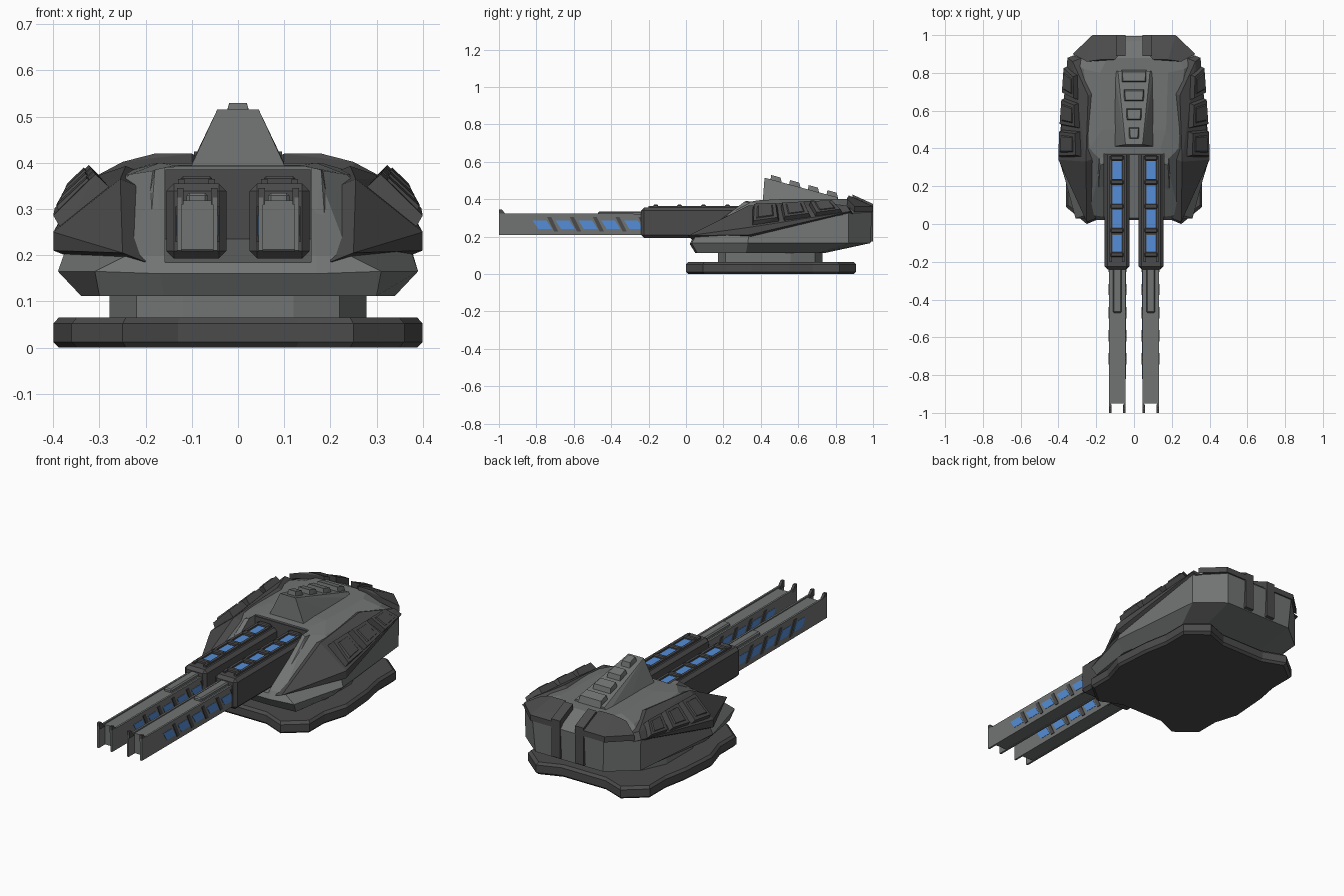
import bpy, bmesh
from mathutils import Vector

if "Cube" in bpy.data.objects:
    bpy.data.objects.remove(bpy.data.objects["Cube"])


def material(name, r, g, b):
    m = bpy.data.materials.new(name)
    m.diffuse_color = (r, g, b, 1)
    m.use_nodes = True
    m.node_tree.nodes["Principled BSDF"].inputs["Base Color"].default_value = m.diffuse_color
    return m


LIGHT = material("hull grey", 0.165, 0.175, 0.17)
DARK = material("dark armour grey", 0.07, 0.07, 0.07)
BLUE = material("energy blue", 0.09, 0.27, 0.68)


def finish(name, bm, mat, bevel=0):
    bmesh.ops.recalc_face_normals(bm, faces=bm.faces)
    me = bpy.data.meshes.new(name)
    bm.to_mesh(me)
    bm.free()
    me.materials.append(mat)
    ob = bpy.data.objects.new(name, me)
    bpy.context.collection.objects.link(ob)
    if bevel:
        mod = ob.modifiers.new("bevel", 'BEVEL')
        mod.width, mod.segments, mod.limit_method = bevel, 1, 'ANGLE'
    return ob


def solid(name, pts, mat, bevel=0):
    """Convex solid around the points."""
    bm = bmesh.new()
    for p in pts:
        bm.verts.new(p)
    res = bmesh.ops.convex_hull(bm, input=bm.verts)
    junk = {g for g in res["geom_interior"] + res["geom_unused"] if isinstance(g, bmesh.types.BMVert)}
    bmesh.ops.delete(bm, geom=list(junk), context='VERTS')
    bmesh.ops.dissolve_limit(bm, angle_limit=0.02, verts=bm.verts, edges=bm.edges)
    return finish(name, bm, mat, bevel)


def box(name, x, y, z, mat, bevel=0):
    return solid(name, [(a, b, c) for a in x for b in y for c in z], mat, bevel)


def loft(name, half_rings, mat):
    """Skin rings, each given as its right half from front to back."""
    bm = bmesh.new()
    rings = []
    for h in half_rings:
        full = list(h) + [(-x, y, z) for x, y, z in reversed(h)]
        rings.append([bm.verts.new(p) for p in full])
    n = len(rings[0])
    for a, b in zip(rings, rings[1:]):
        for i in range(n):
            j = (i + 1) % n
            bm.faces.new((a[i], a[j], b[j], b[i]))
    caps = [bm.faces.new(rings[0]), bm.faces.new(rings[-1])]
    bmesh.ops.triangulate(bm, faces=caps)
    return finish(name, bm, mat)


# base plate with chamfered rim
PLATE = [(.13, .05), (.25, 0), (.36, .09), (.36, .22), (.4, .35), (.385, .55),
         (.36, .68), (.36, .82), (.25, .91), (.13, .865)]


def scaled(k, z):
    return [(x * k, .455 + (y - .455) * k, z) for x, y in PLATE]


loft("base_plate", [scaled(.97, 0), scaled(1, .012), scaled(1, .052), scaled(.97, .065)], DARK)

# turning neck
NECK = [(.12, .17), (.22, .21), (.278, .34), (.278, .56), (.22, .69), (.12, .73)]
loft("neck", [[(x, y, z) for x, y in NECK] for z in (.06, .125)], LIGHT)

# main hull, its side ridge rising towards the back
hull = loft("hull", [
    [(.16, .05, .112), (.30, .06, .112), (.34, .32, .112), (.28, .70, .112), (.18, .74, .112)],
    [(.17, .02, .16), (.31, .03, .165), (.39, .33, .165), (.34, .87, .165), (.20, .985, .165)],
    [(.17, .04, .20), (.24, .05, .20), (.365, .34, .235), (.342, .87, .325), (.21, .995, .33)],
    [(.155, .34, .39), (.17, .33, .385), (.235, .40, .375), (.265, .82, .375), (.20, .97, .355)],
    [(.12, .40, .395), (.14, .40, .395), (.17, .5, .40), (.18, .8, .40), (.14, .88, .40)],
], LIGHT)
# open slot the guns sit in
slot = solid("slot_cutter", [(s * .158, y, z) for s in (1, -1) for y, z in
                             ((-.1, .165), (-.1, .5), (.372, .5), (.372, .235))], LIGHT)
slot.hide_render = True
slot.hide_viewport = True
cut = hull.modifiers.new("slot", 'BOOLEAN')
cut.operation, cut.object, cut.solver = 'DIFFERENCE', slot, 'EXACT'
box("slot_back_wall", (-.157, .157), (.366, .374), (.235, .385), DARK)

# roof fin, tall and narrow in front, low and wide behind
solid("roof_fin", [(s * x, y, z) for s in (1, -1) for x, y, z in
                   [(.105, .41, .385), (.045, .42, .515), (.085, .81, .41), (.105, .81, .385), (.10, .6, .40)]], LIGHT)
# stepped blocks on the fin
for i in range(4):
    y = .45 + i * .1
    zt = .515 - (y - .42) * .27
    w = .027 + i * .013
    solid("fin_step", [(s * k, yy, zz - (yy - y) * .27) for s in (1, -1)
                       for k, yy, zz in [(w, y, zt - .01), (w, y + .065, zt - .01), (w - .008, y + .006, zt + .024),
                                         (w - .004, y + .055, zt + .024)]], LIGHT)

for s in (1, -1):
    # sloping frame beside the guns
    solid("gun_frame", [(s * x, y, z) for x, y, z in
                        [(.158, .03, .175), (.195, .04, .18), (.158, .32, .39), (.18, .31, .385),
                         (.158, .1, .175), (.22, .12, .2), (.158, .4, .385), (.19, .4, .38)]], LIGHT)

    # side armour slab
    front, corner, rear = (.25, .01, .205), (.40, .34, .25), (.352, .88, .335)
    face = [front, corner, (.40, .34, .21), rear, (.325, .86, .365), (.243, .68, .393), (.255, .33, .365)]
    back = [(x - .05, y + .02, z - .02) for x, y, z in face]
    solid("side_armour", [(s * x, y, z) for x, y, z in face + back], DARK)

    # three raised panels, each with a stepped centre
    quad = [Vector(p) for p in ((.392, .345, .262), (.355, .85, .33), (.305, .80, .378), (.288, .35, .358))]
    nrm = (quad[1] - quad[0]).cross(quad[3] - quad[0]).normalized()

    def spot(u, v, h):
        lo, hi = quad[0].lerp(quad[1], u), quad[3].lerp(quad[2], u)
        p = lo.lerp(hi, v) + nrm * h
        return (s * min(p.x, .4), p.y, p.z)

    for i in range(3):
        u0, u1 = i / 3 + .01, (i + 1) / 3 - .02
        for nm, e, lo, hi in (("armour_panel", 0, -.02, .026), ("panel_step", .05, .02, .031)):
            pts = [spot(u, v, h) for h, t in ((lo, 0), (hi, .025))
                   for u in (u0 + e + t, u1 - e - t) for v in (e * 3 + t, 1 - e * 3 - t)]
            solid(nm, pts, DARK)

    # rear roof slab
    slab = [(.10, .87, .42), (.18, .87, .42), (.25, .86, .402), (.325, .90, .362),
            (.22, 1.0, .362), (.06, 1.0, .362), (.06, .92, .40)]
    solid("rear_slab", [(s * x, y, z - d) for x, y, z in slab for d in (0, .03)], DARK)
    # strap down the back
    solid("rear_strap", [(s * x, y, z) for x in (.045, .095) for y, z in
                         ((.89, .425), (.9, .2), (1.0, .375), (1.0, .175), (.96, .165))], DARK)

    # gun housing
    c = s * .09
    box("gun_housing", (c - .065, c + .065), (-.24, .38), (.193, .355), DARK, .016)
    for i in range(4):
        y = .285 - i * .13
        box("top_light", (c - .023, c + .023), (y - .048, y + .048), (.35, .359), BLUE)
    for i in range(5):
        y = .35 - i * .128
        box("top_crossbar", (c - .034, c + .034), (y - .013, y + .013), (.345, .371), DARK, .005)
    for d in (-.033, .033):
        box("top_rail", (c + d - .007, c + d + .007), (-.2, .36), (.345, .365), DARK)

    # barrel with forked muzzle
    b = s * .088
    box("barrel", (b - .042, b + .042), (-.95, -.2), (.212, .318), LIGHT)
    box("barrel_top_plate", (b - .023, b + .023), (-.47, -.16), (.31, .335), LIGHT, .006)
    for d in (-1, 1):
        solid("muzzle_cheek", [(b + d * x, y, z) for x in (.034, .044) for y, z in
                               ((-1, .21), (-1, .325), (-.2, .208), (-.2, .322))], LIGHT)
        solid("muzzle_spike", [(b + d * x, y, z) for x in (.03, .044) for y, z in
                               ((-1, .31), (-1, .345), (-.985, .345), (-.955, .31))], DARK)
        # slanted side lights with fins between
        for i in range(5):
            y = -.765 + i * .122
            solid("side_light", [(b + d * x, y + yy, z) for x in (.04, .0455) for yy, z in
                                 ((-.055, .287), (.018, .287), (-.025, .241), (.048, .241))], BLUE)
            solid("side_fin", [(b + d * x, y + yy, z) for x in (.04, .0475) for yy, z in
                               ((.022, .305), (.044, .305), (.06, .228), (.082, .228))], DARK)
